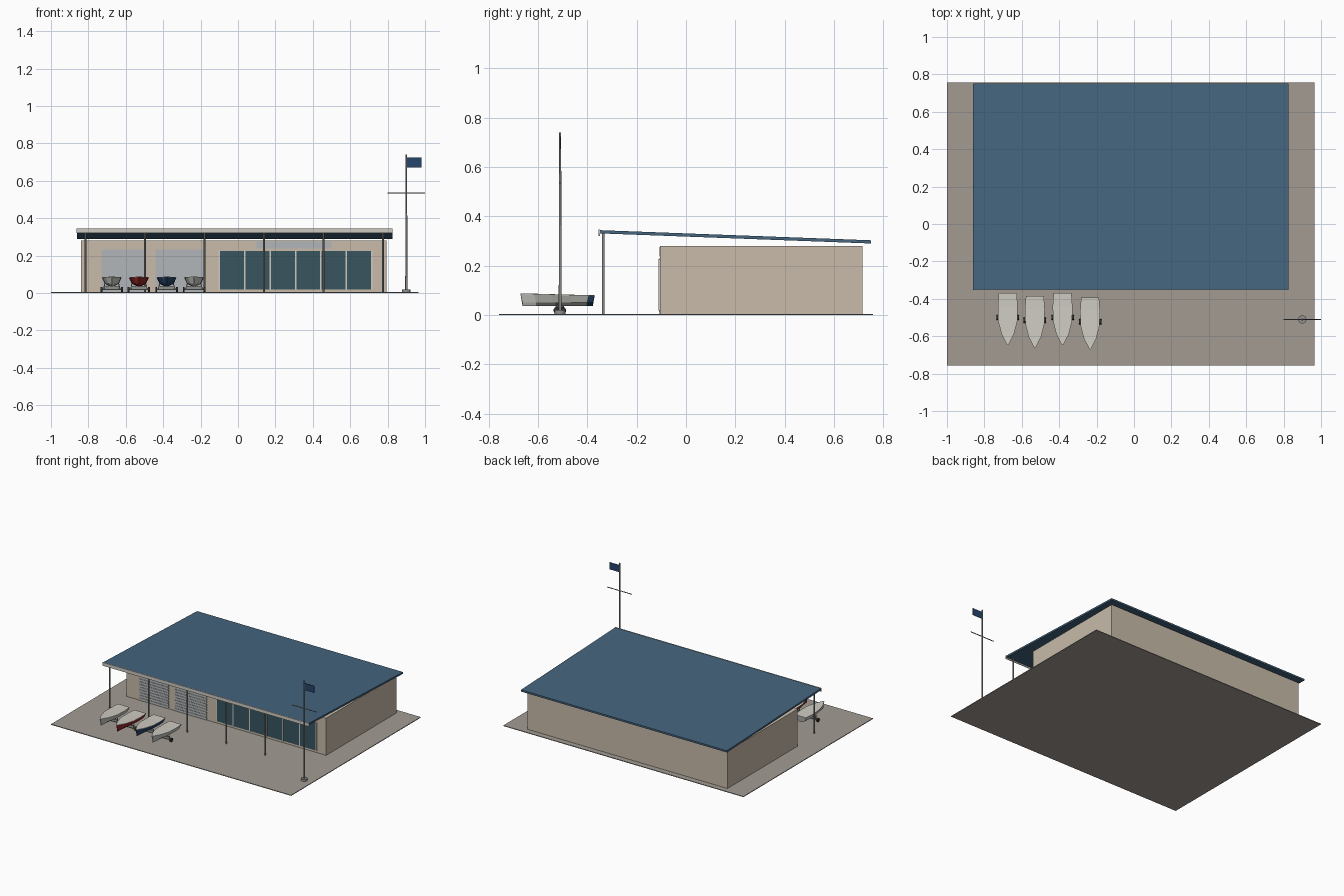
import bpy, bmesh, math
from mathutils import Vector

if "Cube" in bpy.data.objects:
    bpy.data.objects.remove(bpy.data.objects["Cube"])


def mat(name, rgb):
    m = bpy.data.materials.new(name)
    m.diffuse_color = (*rgb, 1)
    m.use_nodes = True
    m.node_tree.nodes["Principled BSDF"].inputs["Base Color"].default_value = m.diffuse_color
    return m


TAN = mat("render_tan", (0.58, 0.50, 0.40))
PAVING = mat("paving", (0.36, 0.33, 0.29))
BLUE = mat("roof_blue", (0.06, 0.13, 0.21))
PALE = mat("pale_trim", (0.62, 0.60, 0.54))
GLASS = mat("dark_glass", (0.04, 0.09, 0.115))
STEEL = mat("steel", (0.28, 0.28, 0.27))
SHUTTER = mat("shutter_grey", (0.45, 0.47, 0.48))
WHITE = mat("hull_white", (0.6, 0.6, 0.57))
RED = mat("hull_red", (0.3, 0.02, 0.02))
NAVY = mat("hull_navy", (0.02, 0.06, 0.15))
RUBBER = mat("rubber", (0.03, 0.03, 0.03))


def mesh(name, verts, faces, m):
    me = bpy.data.meshes.new(name)
    me.from_pydata(verts, [], faces)
    bm = bmesh.new()
    bm.from_mesh(me)
    bmesh.ops.recalc_face_normals(bm, faces=bm.faces)
    bm.to_mesh(me)
    bm.free()
    ob = bpy.data.objects.new(name, me)
    bpy.context.collection.objects.link(ob)
    me.materials.append(m)
    return ob


def loft(name, rings, m):
    """Skin a list of equal-length closed rings and cap both ends."""
    n = len(rings[0])
    faces = [(i * n + j, i * n + (j + 1) % n, (i + 1) * n + (j + 1) % n, (i + 1) * n + j)
             for i in range(len(rings) - 1) for j in range(n)]
    last = (len(rings) - 1) * n
    faces += [tuple(range(n)), tuple(range(last, last + n))]
    return mesh(name, [v for r in rings for v in r], faces, m)


def box(name, x0, x1, y0, y1, z0, z1, m):
    ring = lambda z: [(x0, y0, z), (x1, y0, z), (x1, y1, z), (x0, y1, z)]
    return loft(name, [ring(z0), ring(z1)], m)


def rod(name, a, b, r, m, sides=10, r2=None):
    a, b = Vector(a), Vector(b)
    q = (b - a).to_track_quat('Z', 'Y')
    ring = lambda c, rad: [c + q @ Vector((rad * math.cos(2 * math.pi * i / sides),
                                           rad * math.sin(2 * math.pi * i / sides), 0))
                           for i in range(sides)]
    ob = loft(name, [ring(a, r), ring(b, r if r2 is None else r2)], m)
    for p in ob.data.polygons:
        p.use_smooth = len(p.vertices) == 4
    return ob


# Site and main block
box("paved_apron", -1, 0.965, -0.757, 0.757, 0, 0.005, PAVING)
WALL = -0.105
box("building_walls", -0.84, 0.795, WALL, 0.715, 0.004, 0.28, TAN)

# Single-pitch roof, rising towards the front, with pale front fascia
profile = [(-0.35, 0.331), (0.75, 0.290), (0.75, 0.303), (-0.35, 0.344)]
loft("roof_slab", [[(x, y, z) for y, z in profile] for x in (-0.86, 0.825)], BLUE)
box("roof_fascia", -0.863, 0.827, -0.354, -0.349, 0.321, 0.346, PALE)

# Veranda posts
for i in range(6):
    x = -0.815 + i * 0.318
    rod("veranda_post", (x, -0.335, 0.004), (x, -0.335, 0.333), 0.005, STEEL, 12)

# Roller shutters with slats
for x0, x1 in ((-0.73, -0.49), (-0.44, -0.18)):
    box("shutter_panel", x0, x1, WALL - 0.002, WALL + 0.01, 0.005, 0.232, SHUTTER)
    for k in range(11):
        z = 0.012 + k * 0.02
        box("shutter_slat", x0, x1, WALL - 0.005, WALL, z, z + 0.013, SHUTTER)

# Glazed front with mullions, and plain panel above
box("window_glass", -0.1, 0.715, WALL - 0.003, WALL + 0.01, 0.02, 0.225, GLASS)
for k in range(7):
    x = -0.1 + k * 0.8150 / 6
    box("window_mullion", x - 0.004, x + 0.004, WALL - 0.006, WALL, 0.018, 0.227, PALE)
box("upper_panel", 0.1, 0.5, WALL - 0.003, WALL + 0.01, 0.238, 0.276, SHUTTER)


# Dinghies: faceted hull, flat deck, two-wheel launching trolley
def dinghy(cx, stern, colour):
    # distance from stern, half beam at deck, half beam at keel, deck height
    stations = [(0, 0.047, 0.026, 0.080), (0.07, 0.052, 0.028, 0.080), (0.15, 0.050, 0.025, 0.082),
                (0.22, 0.032, 0.014, 0.084), (0.278, 0.002, 0.001, 0.086)]
    rings, deck = [], []
    for d, w, k, z in stations:
        y = stern - d
        yk = y - 0.008 + d * 0.06
        rings.append([(cx - w, y, z), (cx - k * 1.35, yk, 0.05), (cx - k * 0.4, yk, 0.036),
                      (cx + k * 0.4, yk, 0.036), (cx + k * 1.35, yk, 0.05), (cx + w, y, z)])
        w += 0.001
        deck.append([(cx - w, y, z - 0.001), (cx + w, y, z - 0.001),
                     (cx + w, y, z + 0.002), (cx - w, y, z + 0.002)])
    loft("dinghy_hull", rings, colour)
    loft("dinghy_deck", deck, PALE)
    ay = stern - 0.13
    rod("trolley_axle", (cx - 0.056, ay, 0.019), (cx + 0.056, ay, 0.019), 0.004, STEEL, 8)
    box("trolley_cradle", cx - 0.04, cx + 0.04, ay - 0.006, ay + 0.006, 0.022, 0.037, STEEL)
    for s in (-1, 1):
        rod("trolley_wheel", (cx + s * 0.05, ay, 0.019), (cx + s * 0.06, ay, 0.019),
            0.014, RUBBER, 14)
        rod("cradle_arm", (cx + s * 0.044, ay, 0.019), (cx + s * 0.037, ay, 0.05), 0.003, STEEL, 6)


dinghy(-0.675, -0.37, WHITE)
dinghy(-0.53, -0.385, RED)
dinghy(-0.382, -0.37, NAVY)
dinghy(-0.235, -0.393, WHITE)

# Flag mast with footing, yard and flag
fx, fy = 0.9, -0.51
rod("mast_footing", (fx, fy, 0.004), (fx, fy, 0.02), 0.022, STEEL, 16)
rod("mast_pole", (fx, fy, 0.015), (fx, fy, 0.74), 0.006, STEEL, 12, 0.004)
rod("mast_yard", (fx - 0.1, fy, 0.535), (fx + 0.1, fy, 0.535), 0.003, STEEL, 8)
box("flag", fx + 0.003, fx + 0.082, fy - 0.0015, fy + 0.0015, 0.672, 0.724, NAVY)
